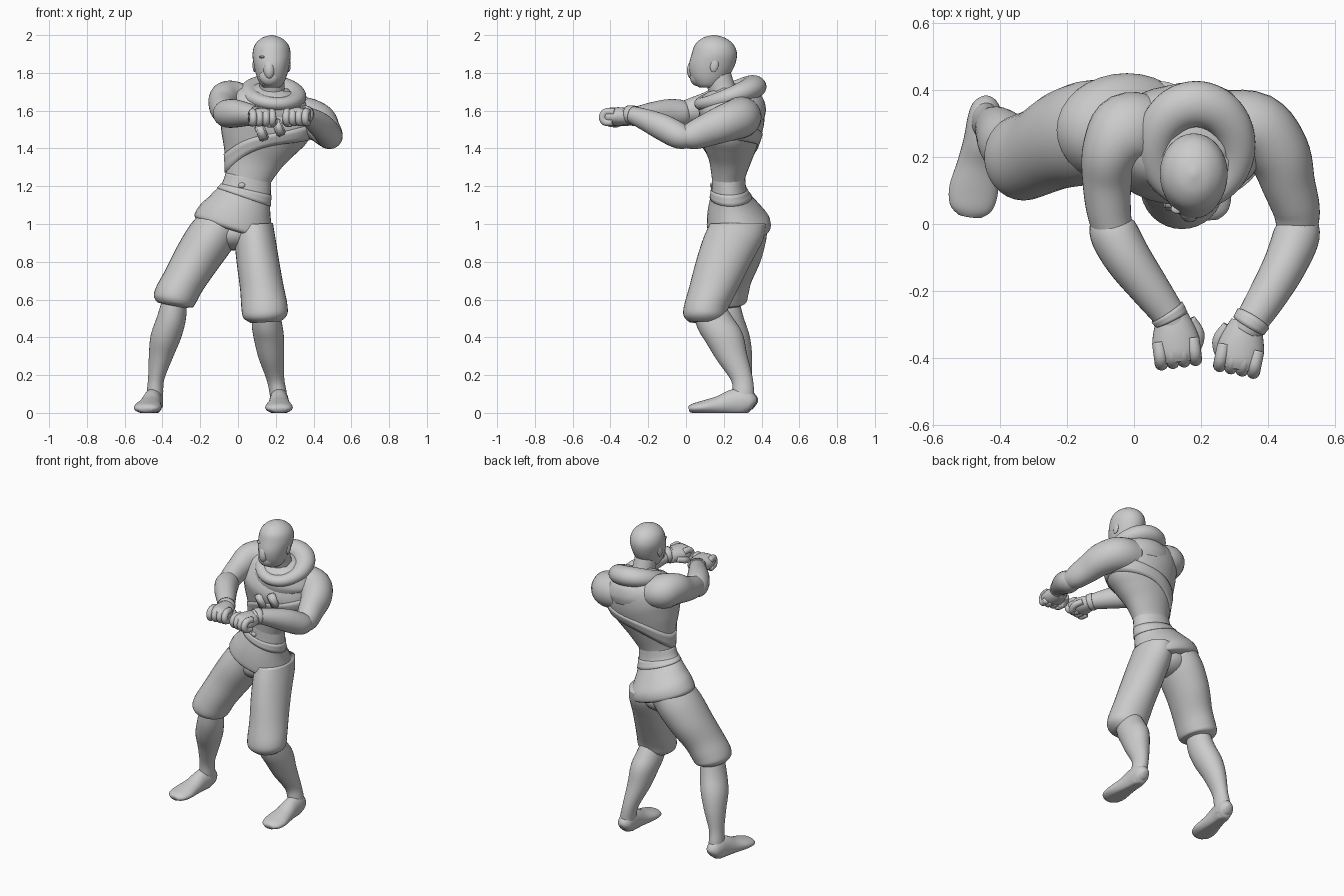
import bpy, bmesh, math
from mathutils import Vector, Matrix

X, Z = Vector((1, 0, 0)), Vector((0, 0, 1))


def finish(name, bm):
    bmesh.ops.recalc_face_normals(bm, faces=bm.faces)
    me = bpy.data.meshes.new(name)
    bm.to_mesh(me)
    bm.free()
    me.shade_smooth()
    ob = bpy.data.objects.new(name, me)
    bpy.context.collection.objects.link(ob)
    return ob


def spline(st, closed=False, n=5):
    """Catmull-Rom through stations (x, y, z, radius a, radius b)."""
    k, out = len(st), []
    pick = (lambda i: st[i % k]) if closed else (lambda i: st[min(max(i, 0), k - 1)])
    for i in range(k if closed else k - 1):
        for j in range(n):
            t = j / n
            out.append([0.5 * (2 * b + (c - a) * t + (2 * a - 5 * b + 4 * c - d) * t * t
                               + (3 * b - a - 3 * c + d) * t ** 3)
                        for a, b, c, d in zip(pick(i - 1), pick(i), pick(i + 1), pick(i + 2))])
    if not closed:
        out.append(list(st[-1]))
    return out


def frames(st, ref, lean, closed=False):
    """Centre, and the two scaled cross-section axes, of each station."""
    pts, k, out = [Vector(s[:3]) for s in st], len(st), []
    for i, s in enumerate(st):
        lo, hi = ((i - 1) % k, (i + 1) % k) if closed else (max(i - 1, 0), min(i + 1, k - 1))
        t = pts[hi] - pts[lo]
        t = Vector((t.x * lean[0], t.y * lean[1], t.z)).normalized()
        a = (ref - t * ref.dot(t)).normalized()
        out.append((pts[i], a * max(s[3], .003), t.cross(a) * max(s[4], .003)))
    return out


def tube(name, st, ref=X, lean=(1, 1), closed=False, m=None, seg=32, floor=False):
    fr = frames(spline(st, closed), ref, lean, closed)
    bm = bmesh.new()
    rings = []
    for c, a, b in fr:
        ring = []
        for j in range(seg):
            w = 2 * math.pi * j / seg
            p = c + a * math.cos(w) + b * math.sin(w)
            p = m @ p if m else p
            if floor:
                p.z = max(p.z, 0)
            ring.append(bm.verts.new(p))
        rings.append(ring)
    for i in range(len(rings) if closed else len(rings) - 1):
        r, q = rings[i], rings[(i + 1) % len(rings)]
        for j in range(seg):
            bm.faces.new((r[j], r[(j + 1) % seg], q[(j + 1) % seg], q[j]))
    if not closed:
        bm.faces.new(rings[0])
        bm.faces.new(rings[-1])
    return finish(name, bm)


def band(name, st, u0, tilt, width, lean, ref=X, scale=1.01, thick=.012):
    """Strap wrapped round a tube; u is the station position, tilted side to side."""
    fr = frames(spline(st), ref, lean)
    bm = bmesh.new()
    rows = []
    for j in range(48):
        w = 2 * math.pi * j / 48
        row = []
        for e in (-.5, -.17, .17, .5):
            u = min(max((u0 + tilt * math.cos(w) + e * width) * 5, 0), len(fr) - 1.01)
            i, f = int(u), u - int(u)
            p, q = [c + (a * math.cos(w) + b * math.sin(w)) * scale for c, a, b in fr[i:i + 2]]
            row.append(bm.verts.new(p.lerp(q, f)))
        rows.append(row)
    for j in range(48):
        r, q = rows[j], rows[(j + 1) % 48]
        for k in range(3):
            bm.faces.new((r[k], r[k + 1], q[k + 1], q[k]))
    ob = finish(name, bm)
    mod = ob.modifiers.new("thickness", 'SOLIDIFY')
    mod.thickness, mod.offset = thick, 0


def blob(name, loc, size, rot=(0, 0, 0)):
    bm = bmesh.new()
    bmesh.ops.create_uvsphere(bm, u_segments=24, v_segments=14, radius=1)
    ob = finish(name, bm)
    ob.location, ob.scale, ob.rotation_euler = loc, size, rot


# torso, tunic skirt and hips
FLAT = (1, 0)
torso = [(.05, .225, 1.16, .115, .08), (.055, .225, 1.24, .122, .088), (.08, .235, 1.34, .157, .114),
         (.11, .235, 1.44, .21, .152), (.14, .235, 1.53, .25, .178), (.165, .25, 1.62, .237, .163),
         (.18, .25, 1.68, .18, .135), (.19, .25, 1.73, .08, .08)]
tube("torso", torso, lean=FLAT)
skirt = [(-.031, .28, .966, .19, .148), (-.026, .28, .982, .215, .168), (-.01, .276, 1.03, .205, .165),
         (.012, .255, 1.09, .172, .137), (.04, .23, 1.17, .137, .096), (.055, .225, 1.25, .122, .088)]
tube("tunic_skirt", skirt, lean=FLAT)
blob("hips", (-.03, .27, .95), (.14, .13, .09))
band("belt", skirt, 3.9, 0, .5, FLAT, scale=1.0, thick=.008)
band("chest_sash", torso, 2.9, 1.4, .8, FLAT, scale=1.0, thick=.012)
blob("belt_knot", (.02, .137, 1.205), (.018, .01, .014))

# chest pouches
for i, (x, z) in enumerate([(.125, 1.485), (.215, 1.51)]):
    bm = bmesh.new()
    bmesh.ops.create_cube(bm, size=1, matrix=Matrix.Diagonal((.05, .04, .09, 1)))
    bmesh.ops.bevel(bm, geom=bm.edges[:], offset=.008, segments=2, affect='EDGES')
    ob = finish(f"chest_pouch_{i}", bm)
    ob.location, ob.rotation_euler = (x, .065, z), (.1, -.4, .05)

# neck, cowl and head
tube("neck", [(.18, .22, 1.62, .08, .08), (.18, .195, 1.7, .068, .072), (.178, .165, 1.79, .066, .072)])
cowl = []
for i in range(12):
    w = i * math.pi / 6
    r = .047 + .013 * math.sin(w)
    cowl.append((.185 + .122 * math.cos(w), .22 + .137 * math.sin(w),
                 1.682 - .012 * math.cos(w) + .045 * math.sin(w), r, r * 1.15))
tube("cowl", cowl, ref=Z, closed=True)
tube("cowl_drape", [(.17, .245, 1.56, .2, .17), (.175, .245, 1.61, .215, .178), (.183, .245, 1.67, .175, .16),
                    (.187, .245, 1.71, .11, .11)], lean=FLAT)
hx = .178
tube("head", [(hx, .12, 1.722, .04, .05), (hx, .12, 1.74, .06, .07), (hx, .125, 1.78, .079, .1),
              (hx, .137, 1.84, .094, .121), (hx, .15, 1.9, .101, .12), (hx, .15, 1.95, .088, .102),
              (hx, .148, 1.985, .052, .06), (hx, .148, 2.0, .006, .008)], lean=(0, 0))
blob("masked_nose", (.166, .042, 1.82), (.032, .036, .055), (-.2, 0, 0))
blob("mask_front", (.168, .062, 1.78), (.055, .042, .05))
for s, n in ((-1, "right"), (1, "left")):
    blob(n + "_eye", (.166 + s * .038, .045, 1.884), (.018, .014, .007))
    blob(n + "_ear", (hx + s * .09, .15, 1.84), (.011, .022, .036), (-.2, 0, 0))

# trouser legs
tube("right_trouser", [(-.09, .28, 1.0, .12, .15), (-.15, .27, .92, .128, .155), (-.222, .25, .81, .122, .146),
                       (-.287, .215, .7, .113, .133), (-.328, .2, .625, .113, .13),
                       (-.342, .2, .588, .107, .12), (-.347, .2, .568, .075, .09)], lean=(.9, 0))
tube("left_trouser", [(.085, .275, 1.0, .1, .15), (.09, .25, .92, .108, .16), (.105, .2, .8, .112, .148),
                      (.125, .15, .67, .115, .132), (.14, .108, .56, .122, .12),
                      (.145, .1, .51, .115, .111), (.147, .103, .48, .08, .085)], lean=FLAT)

# shins
tube("right_shin", [(-.335, .2, .6, .065, .08), (-.353, .215, .5, .077, .09), (-.383, .245, .4, .08, .092),
                    (-.408, .275, .3, .064, .075), (-.433, .295, .18, .043, .054),
                    (-.44, .305, .1, .044, .056), (-.44, .31, .03, .042, .05)], lean=(.4, .3))
tube("left_shin", [(.145, .12, .55, .07, .09), (.153, .16, .47, .08, .102), (.163, .2, .4, .08, .103),
                   (.175, .24, .3, .068, .084), (.198, .295, .18, .047, .058),
                   (.213, .305, .1, .045, .056), (.215, .31, .03, .042, .05)], lean=(.4, .3))

# feet, heel at the local origin and toes toward -y
foot = [(0, -.003, .04, .02, .025), (0, -.02, .05, .042, .05), (0, -.06, .06, .05, .07),
        (0, -.12, .055, .052, .067), (0, -.19, .04, .06, .05), (0, -.27, .03, .073, .036),
        (0, -.325, .024, .063, .026), (0, -.35, .018, .035, .015)]
for name, loc, yaw in (("right_foot", (-.437, .37, 0), -.15), ("left_foot", (.217, .365, 0), 0)):
    tube(name, foot, m=Matrix.Translation(loc) @ Matrix.Rotation(yaw, 4, 'Z'), floor=True)

# arms
tube("right_upper_arm", [(.06, .28, 1.62, .09, .1), (-.02, .275, 1.65, .105, .115), (-.068, .215, 1.655, .097, .088),
                         (-.08, .13, 1.625, .08, .074), (-.075, .04, 1.6, .07, .066),
                         (-.06, -.03, 1.585, .06, .058)], ref=Z)
tube("left_upper_arm", [(.28, .28, 1.57, .11, .12), (.365, .28, 1.56, .108, .11), (.43, .21, 1.535, .1, .095),
                        (.46, .12, 1.5, .088, .08), (.484, .04, 1.47, .075, .07),
                        (.485, -.02, 1.46, .055, .06)], ref=Z)
arm_r = [(-.073, .03, 1.59, .05, .05), (-.063, -.02, 1.585, .072, .071), (-.02, -.1, 1.585, .075, .07),
         (.045, -.19, 1.58, .062, .06), (.1, -.265, 1.572, .048, .05), (.118, -.3, 1.568, .045, .047)]
arm_l = [(.487, .03, 1.46, .05, .05), (.485, -.03, 1.465, .068, .069), (.45, -.12, 1.51, .07, .065),
         (.4, -.21, 1.55, .058, .058), (.353, -.285, 1.577, .046, .05), (.335, -.315, 1.575, .044, .047)]
for side, st in (("right", arm_r), ("left", arm_l)):
    tube(side + "_forearm", st, ref=Z)
    band(side + "_wrist_band", st, 4.2, 0, .5, (1, 1), ref=Z, scale=1.02, thick=.008)


# fists with curled fingers, wrist at the local origin
def fist(side, loc, yaw, s):
    m = Matrix.Translation(loc) @ Matrix.Rotation(yaw, 4, 'Z')
    tube(side + "_palm", [(0, .01, 0, .045, .042), (0, -.03, 0, .06, .047), (0, -.07, 0, .07, .048),
                          (0, -.11, 0, .069, .045), (0, -.135, 0, .055, .034)], m=m)
    for i in range(4):
        x = -.051 + .034 * i
        path = [(-.07, .022), (-.115, .023), (-.134, -.004), (-.12, -.03), (-.08, -.032)]
        tube(f"{side}_finger_{i}", [(x, y, z, .02, .02) for y, z in path], m=m, seg=14)
    tube(side + "_thumb", [(s * .05, -.015, -.01, .018, .018), (s * .068, -.06, -.022, .02, .02),
                           (s * .053, -.1, -.038, .018, .018), (s * .025, -.115, -.045, .01, .01)],
         ref=Z, m=m, seg=14)


fist("right", (.115, -.277, 1.567), .13, 1)
fist("left", (.332, -.3, 1.57), -.2, -1)
